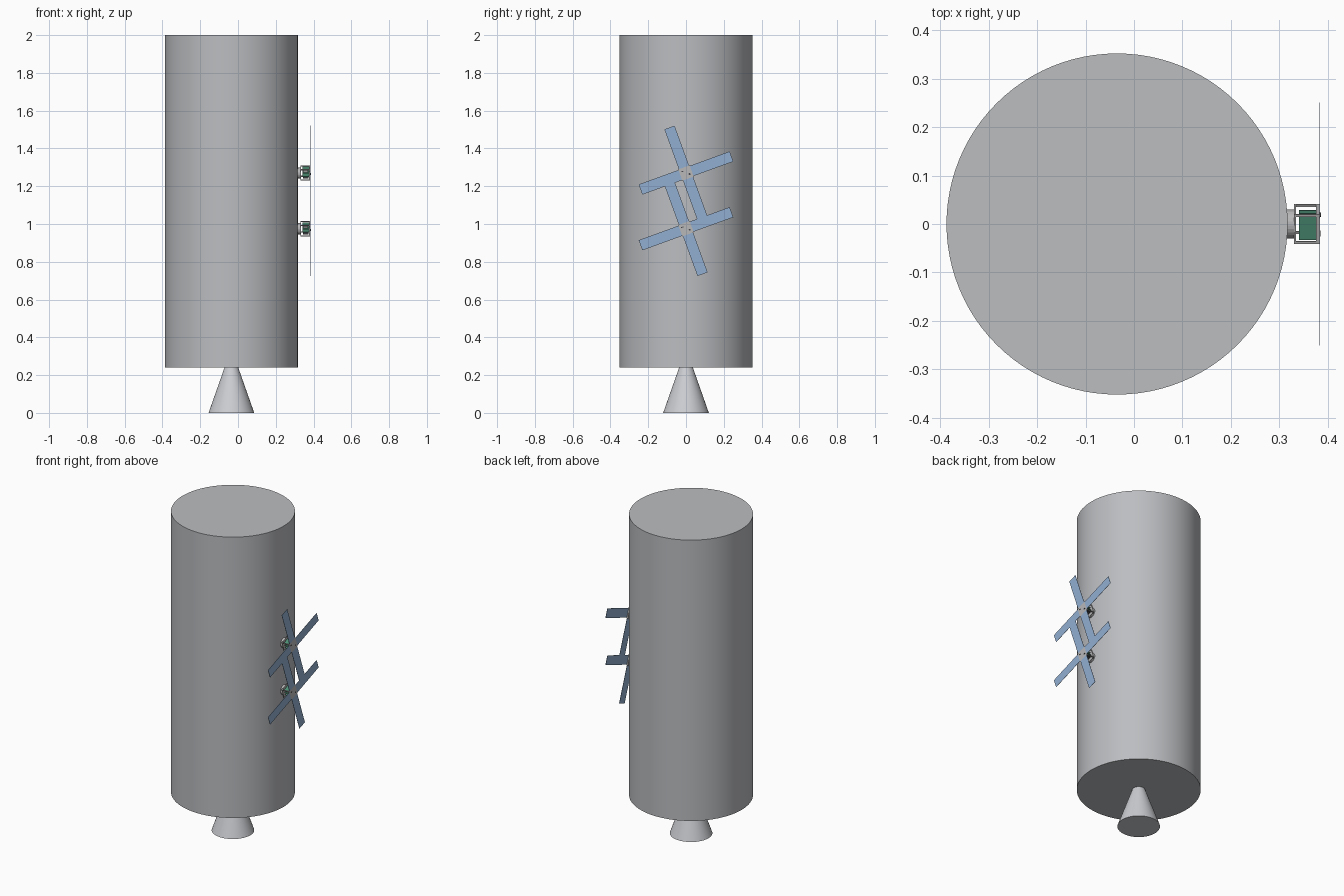
import bpy, math
from mathutils import Matrix, Vector

if "Cube" in bpy.data.objects:
    bpy.data.objects.remove(bpy.data.objects["Cube"])


def material(name, rgb):
    m = bpy.data.materials.new(name)
    m.diffuse_color = (*rgb, 1)
    m.use_nodes = True
    m.node_tree.nodes["Principled BSDF"].inputs["Base Color"].default_value = m.diffuse_color
    return m


HULL = material("hull grey", (0.50, 0.51, 0.53))
NOZZLE = material("nozzle grey", (0.60, 0.61, 0.64))
FRAME = material("frame grey", (0.48, 0.48, 0.49))
PANEL = material("panel blue", (0.29, 0.43, 0.64))
BOARD = material("board green", (0.08, 0.29, 0.19))
DARK = material("dark grey", (0.06, 0.06, 0.07))

AXIS_X = -0.035          # centre line of the stage
TILT = math.radians(20)  # roll of the small satellites


def cone(name, r1, r2, z0, z1, mat, sides=96):
    bpy.ops.mesh.primitive_cone_add(vertices=sides, radius1=r1, radius2=r2, depth=z1 - z0,
                                    location=(AXIS_X, 0, (z0 + z1) / 2))
    ob = bpy.context.object
    ob.name = name
    ob.data.materials.append(mat)
    bpy.ops.object.shade_smooth_by_angle(angle=math.radians(30))
    return ob


def place(ob, centre, base_z):
    """Put an object at a satellite's local position and roll it about x."""
    roll = Matrix.Rotation(TILT, 4, 'X')
    ob.matrix_world = (Matrix.Translation((0, 0, base_z)) @ roll
                       @ Matrix.Translation(centre) @ ob.matrix_basis)


def box(name, lo, hi, mat, base_z):
    lo, hi = Vector(lo), Vector(hi)
    bpy.ops.mesh.primitive_cube_add(size=1)
    ob = bpy.context.object
    ob.name = name
    ob.data.transform(Matrix.Diagonal((*(hi - lo), 1)))
    ob.data.materials.append(mat)
    place(ob, (lo + hi) / 2, base_z)


def disc(name, x0, x1, r, mat, base_z, y=0, z=0):
    bpy.ops.mesh.primitive_cylinder_add(vertices=24, radius=r, depth=x1 - x0)
    ob = bpy.context.object
    ob.name = name
    ob.data.transform(Matrix.Rotation(math.pi / 2, 4, 'Y'))
    ob.data.materials.append(mat)
    place(ob, ((x0 + x1) / 2, y, z), base_z)


# Rocket stage and engine bell
cone("stage_body", 0.352, 0.352, 0.24, 2.0, HULL)
cone("engine_nozzle", 0.121, 0.036, 0.0, 0.241, NOZZLE, 64)


def satellite(zc):
    h, t = 0.032, 0.005      # half width and rail thickness
    x0, x1 = 0.330, 0.381
    # Mount that touches the hull
    disc("mount", 0.312, x0, 0.030, FRAME, zc)
    # Open frame: end plates, corner rails and mid rails
    box("back_plate", (x0, -h, -h), (x0 + 0.004, h, h), FRAME, zc)
    box("front_plate", (x1, -h, -h), (x1 + 0.003, h, h), FRAME, zc)
    for sy in (-1, 1):
        for sz in (-1, 1):
            y, z = sy * (h - t / 2), sz * (h - t / 2)
            box("corner_rail", (x0, y - t / 2, z - t / 2), (x1, y + t / 2, z + t / 2), FRAME, zc)
    for s in (-1, 1):
        c = s * (h - t / 2)
        box("end_rail", (x1 - t, -h, c - t / 2), (x1, h, c + t / 2), FRAME, zc)
        box("end_rail", (x1 - t, c - t / 2, -h), (x1, c + t / 2, h), FRAME, zc)
    # Circuit boards and the module between them
    for z in (0.024, 0.006, -0.012):
        box("circuit_board", (0.341, -0.026, z), (0.376, 0.026, z + 0.002), BOARD, zc)
    box("module", (0.345, -0.016, -0.026), (0.373, 0.020, -0.014), DARK, zc)
    box("module", (0.345, -0.020, 0.010), (0.370, 0.012, 0.021), FRAME, zc)
    # Sensors on the outer plate
    disc("sensor", x1, x1 + 0.0045, 0.005, DARK, zc, 0.016, -0.012)
    box("sensor_plate", (x1, -0.022, 0.012), (x1 + 0.004, -0.010, 0.016), DARK, zc)
    # Four solar wings in a cross
    w, a, b, xp = 0.0285, 0.032, 0.256, 0.3825
    for s in (-1, 1):
        i, o = sorted((s * a, s * b))
        box("solar_wing_side", (xp, i, -w), (xp + 0.0015, o, w), PANEL, zc)
        box("solar_wing_long", (xp, -w, i), (xp + 0.0015, w, o), PANEL, zc)


for height in (0.975, 1.27):
    satellite(height)
